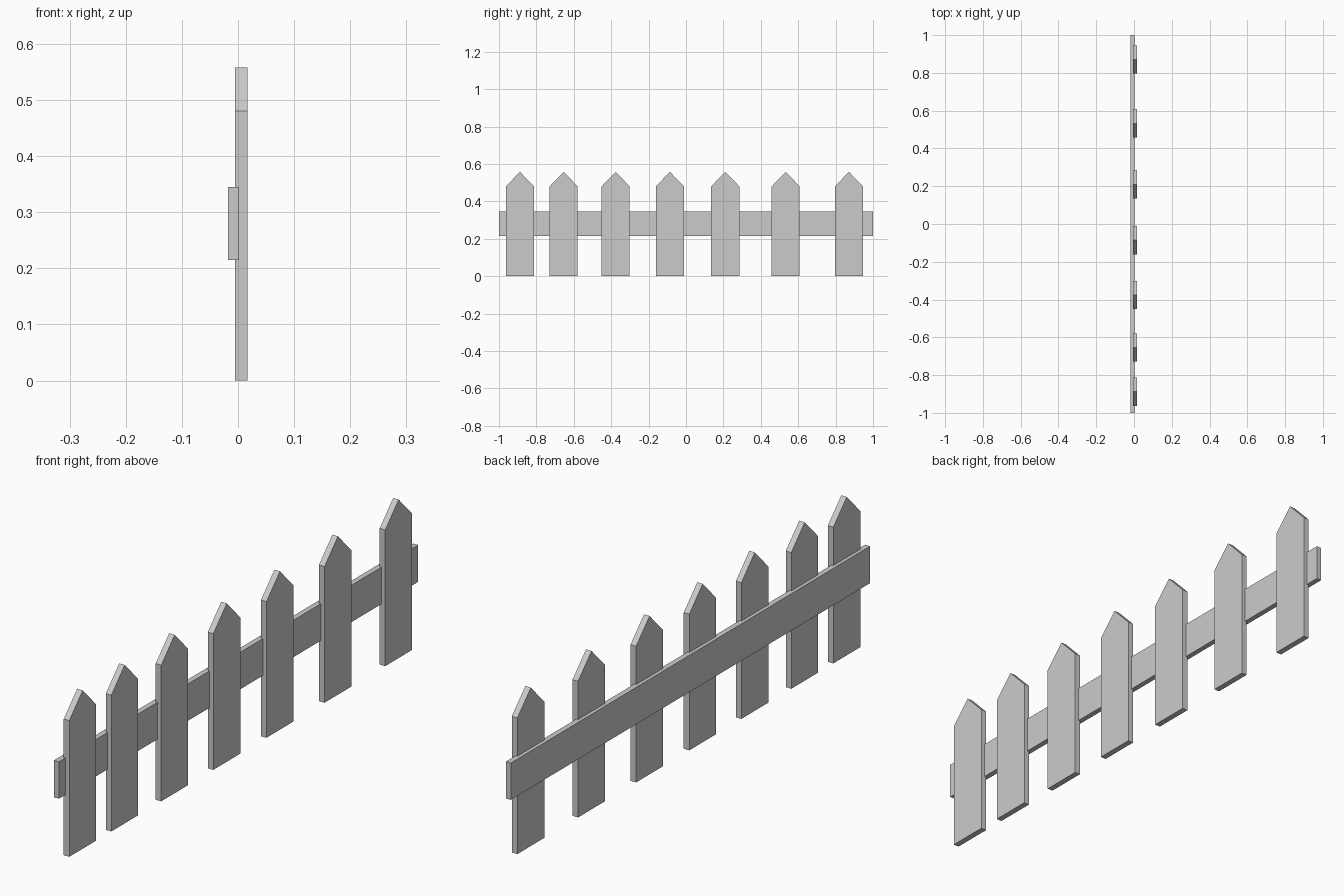
import bpy, bmesh

if "Cube" in bpy.data.objects:
    bpy.data.objects.remove(bpy.data.objects["Cube"])


def extrude_profile(name, profile, x0, x1):
    """Solid made by extruding a (y, z) outline along x."""
    bm = bmesh.new()
    face = bm.faces.new([bm.verts.new((x0, y, z)) for y, z in profile])
    side = bmesh.ops.extrude_face_region(bm, geom=[face])["geom"]
    moved = [v for v in side if isinstance(v, bmesh.types.BMVert)]
    bmesh.ops.translate(bm, verts=moved, vec=(x1 - x0, 0, 0))
    bmesh.ops.recalc_face_normals(bm, faces=bm.faces)
    mesh = bpy.data.meshes.new(name)
    bm.to_mesh(mesh)
    bm.free()
    obj = bpy.data.objects.new(name, mesh)
    bpy.context.collection.objects.link(obj)
    return obj


# Horizontal rail along the back of the pickets
extrude_profile("rail", [(-1, 0.215), (1, 0.215), (1, 0.345), (-1, 0.345)],
                -0.0175, 0.002)

# Pointed pickets, unevenly spaced, sharing one mesh
HALF = 0.075
outline = [(-HALF, 0), (HALF, 0), (HALF, 0.48), (0, 0.558), (-HALF, 0.48)]
centres = [-0.888, -0.654, -0.376, -0.086, 0.21, 0.533, 0.871]
first = extrude_profile("picket_1", outline, -0.005, 0.0165)
first.location.y = centres[0]
for i, y in enumerate(centres[1:], start=2):
    picket = first.copy()
    picket.name = f"picket_{i}"
    picket.location.y = y
    bpy.context.collection.objects.link(picket)
